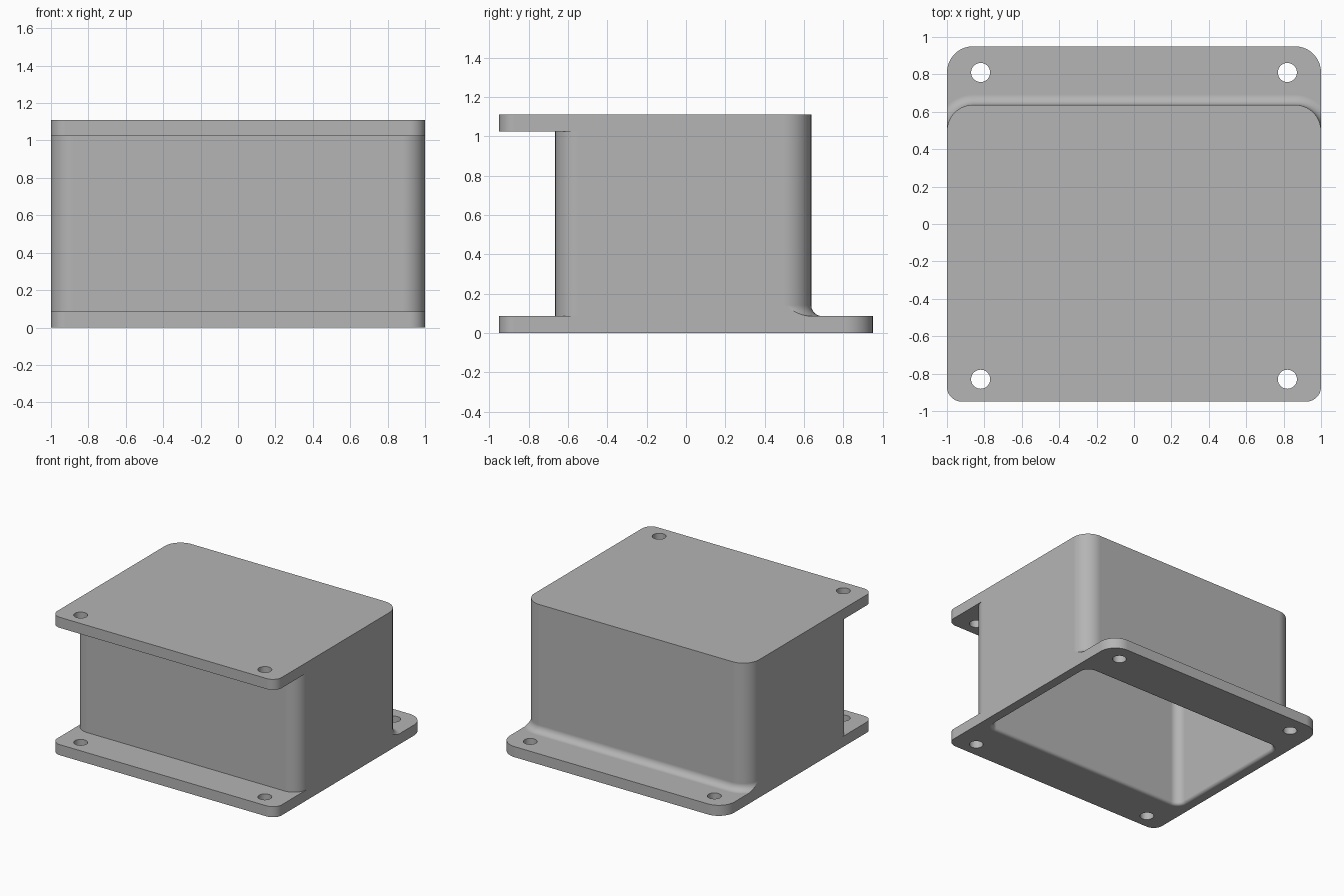
import bpy, bmesh
from math import sin, cos, acos, pi

if "Cube" in bpy.data.objects:
    bpy.data.objects.remove(bpy.data.objects["Cube"])

THICK, HEIGHT = 0.085, 1.11
FRONT, BACK = -0.95, 0.95            # flange ends
WALL_FRONT, WALL_BACK = -0.665, 0.637
R_BACK, R_FRONT, R_TAB = 0.14, 0.12, 0.08
SEG = 16

grey = bpy.data.materials.new("light grey")
grey.use_nodes = True
colour = (0.46, 0.46, 0.46, 1)
grey.diffuse_color = colour
grey.node_tree.nodes["Principled BSDF"].inputs["Base Color"].default_value = colour


def outline(hx, y0, y1, r0, r1, z, spread=0.0):
    """Rounded rectangle; spread swells the back edge while the sides stay flat."""
    def corner(cx, cy, r, start):
        return [(cx + r * cos(start + (pi / 2 - start) * i / SEG),
                 cy + r * sin(start + (pi / 2 - start) * i / SEG)) for i in range(SEG + 1)]
    back = corner(hx - r1, y1 - r1, r1 + spread, acos(r1 / (r1 + spread)))
    front = [(x, y0 + r0 - y) for x, y in corner(hx - r0, 0, r0, 0)]
    half = front[::-1] + back
    pts = half + [(-x, y) for x, y in reversed(half)]
    return [(x, y, z) for x, y in pts]


def loft(name, rings):
    """Closed solid through a stack of matching rings."""
    bm = bmesh.new()
    loops = [[bm.verts.new(p) for p in ring] for ring in rings]
    for a, b in zip(loops, loops[1:]):
        for i in range(len(a)):
            j = (i + 1) % len(a)
            bm.faces.new((a[i], a[j], b[j], b[i]))
    bm.faces.new(loops[0][::-1])
    bm.faces.new(loops[-1])
    bmesh.ops.recalc_face_normals(bm, faces=bm.faces)
    mesh = bpy.data.meshes.new(name)
    bm.to_mesh(mesh)
    bm.free()
    mesh.materials.append(grey)
    obj = bpy.data.objects.new(name, mesh)
    bpy.context.collection.objects.link(obj)
    return obj


def combine(target, tool, operation):
    mod = target.modifiers.new(operation, 'BOOLEAN')
    mod.operation, mod.solver, mod.object = operation, 'EXACT', tool
    bpy.context.view_layer.objects.active = target
    bpy.ops.object.modifier_apply(modifier=mod.name)
    bpy.data.objects.remove(tool)


# Main walls, with a concave fillet sweeping onto the rear flange
FILLET = 0.055
steps = [pi / 2 * i / 8 for i in range(9)]
rings = [outline(1, WALL_FRONT, WALL_BACK, R_FRONT, R_BACK,
                 THICK + FILLET * (1 - cos(t)), FILLET * (1 - sin(t))) for t in steps]
rings.append(outline(1, WALL_FRONT, WALL_BACK, R_FRONT, R_BACK, HEIGHT - THICK))
box = loft("enclosure", rings)

# Lower mounting flange and upper plate with its front overhang
for name, y1, z in (("lower_flange", BACK, 0), ("upper_plate", WALL_BACK, HEIGHT - THICK)):
    plate = loft(name, [outline(1, FRONT, y1, R_TAB, R_BACK, h) for h in (z, z + THICK)])
    combine(box, plate, 'UNION')

# Hollow interior, open below, with a softly rounded rim
RIM = 0.025
rings = []
for z, d in [(-0.05, RIM)] + [(RIM * (1 - cos(t)), RIM * (1 - sin(t))) for t in steps] + [(HEIGHT - THICK, 0)]:
    rings.append(outline(0.91 + d, WALL_FRONT + 0.09 - d, WALL_BACK - 0.085 + d,
                         0.07 + d, 0.07 + d, z))
combine(box, loft("cavity_cutter", rings), 'DIFFERENCE')

# Screw holes: front pair through both plates, rear pair through the flange
for x in (-0.82, 0.82):
    for y in (-0.83, 0.81):
        bpy.ops.mesh.primitive_cylinder_add(vertices=40, radius=0.051, depth=3, location=(x, y, 0.5))
        combine(box, bpy.context.object, 'DIFFERENCE')

# Smooth rounded corners, crisp edges
bpy.ops.object.select_all(action='DESELECT')
box.select_set(True)
bpy.context.view_layer.objects.active = box
bpy.ops.object.shade_smooth_by_angle(angle=pi / 6)
normals = box.modifiers.new("even_shading", 'WEIGHTED_NORMAL')
normals.keep_sharp = True
